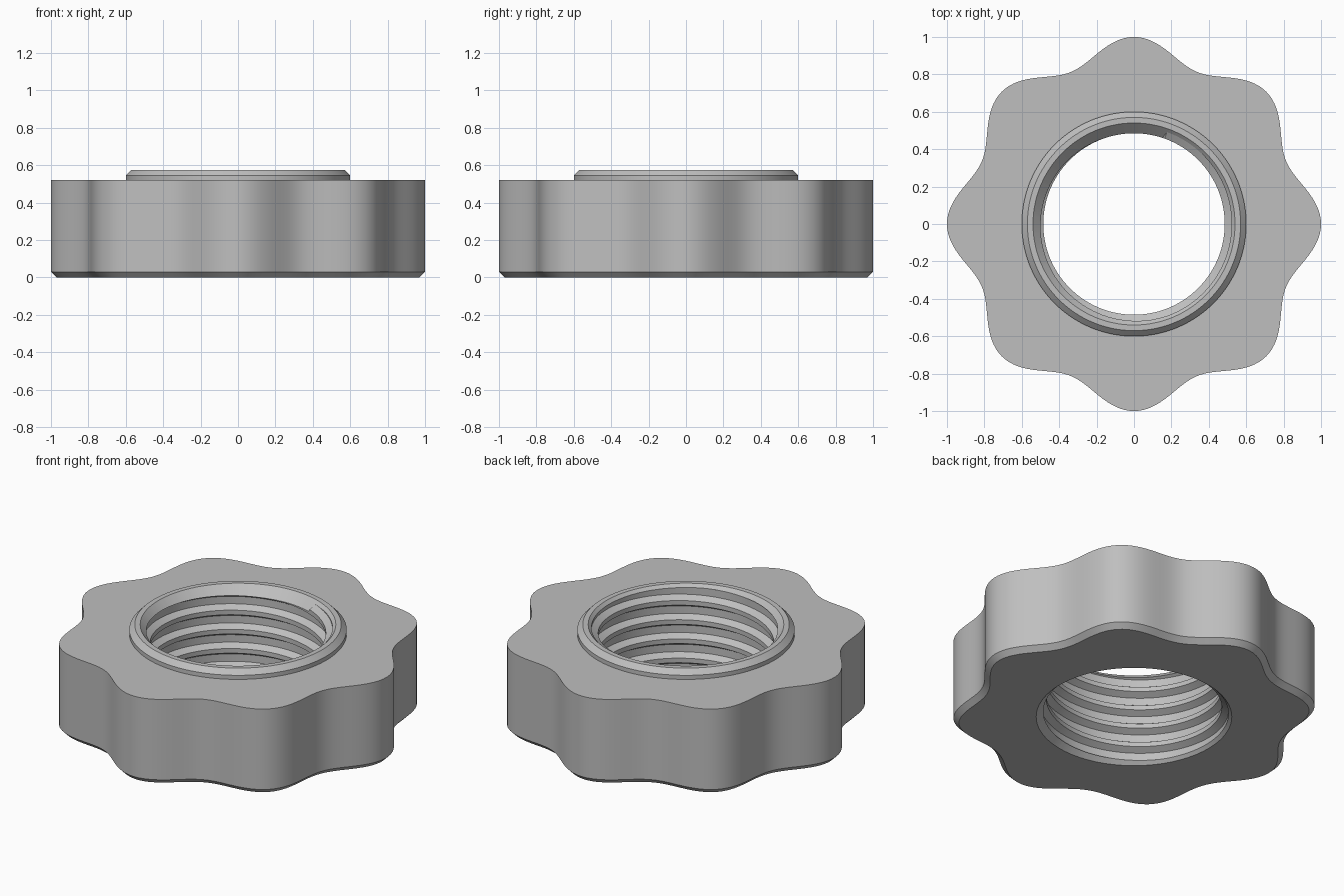
import bpy
import bmesh
from math import sin, cos, pi, floor

cube = bpy.data.objects.get("Cube")
if cube:
    bpy.data.objects.remove(cube, do_unlink=True)

STEPS = 256                               # columns around the axis
BODY_TOP, TOP, CHAMFER = 0.52, 0.575, 0.03
COLLAR, MOUTH = 0.60, 0.54                # collar radius, countersunk bore mouth
MINOR, MAJOR = 0.485, 0.522               # thread radii
PITCH, CREST, FLANK = 0.117, 0.028, 0.022
PHASE = 0.381                             # ridge centre height at angle zero


def lobed_point(a, inset=0.0):
    """Point on the eight-lobed outline, moved inwards along its normal."""
    r, dr = 0.94 + 0.06 * cos(8 * a), -0.48 * sin(8 * a)
    tx, ty = dr * cos(a) - r * sin(a), dr * sin(a) + r * cos(a)
    length = (tx * tx + ty * ty) ** 0.5
    return r * cos(a) - inset * ty / length, r * sin(a) + inset * tx / length


def thread_radius(z, centre):
    """Trapezoid thread: flat crest, sloping flanks, flat root."""
    u = (z - centre) / PITCH
    d = abs(u - floor(u + 0.5)) * PITCH
    t = min(max((d - CREST / 2) / FLANK, 0), 1)
    return MINOR + (MAJOR - MINOR) * t


def countersink_end(centre, from_top):
    """Height where the mouth cone first meets the thread."""
    depth = 0.0
    while True:
        z = TOP - depth if from_top else depth
        if MOUTH - depth <= thread_radius(z, centre):
            return z
        depth += 0.0005


def column(i):
    """Closed cross-section of the nut at one angle."""
    a = 2 * pi * i / STEPS
    centre = PHASE + PITCH * i / STEPS
    low, high = countersink_end(centre, False), countersink_end(centre, True)

    def ring(r, z):
        return r * cos(a), r * sin(a), z

    # threaded bore, from bottom to top
    points = [ring(MOUTH, 0)]
    for k in range(-6, 5):
        for offset in (-CREST / 2 - FLANK, -CREST / 2, CREST / 2, CREST / 2 + FLANK):
            z = min(max(centre + k * PITCH + offset, low), high)
            points.append(ring(thread_radius(z, centre), z))
    points.append(ring(MOUTH, TOP))
    # chamfered collar
    points += [ring(COLLAR - CHAMFER, TOP), ring(COLLAR, TOP - CHAMFER), ring(COLLAR, BODY_TOP)]
    # lobed body with chamfered lower edge
    points += [(*lobed_point(a), BODY_TOP), (*lobed_point(a), CHAMFER),
               (*lobed_point(a, CHAMFER), 0)]
    return points


# Sweep the cross-section around the axis and weld the seam
bm = bmesh.new()
columns = [[bm.verts.new(p) for p in column(i)] for i in range(STEPS + 1)]
for here, there in zip(columns, columns[1:]):
    for j in range(len(here)):
        bm.faces.new((here[j - 1], here[j], there[j], there[j - 1]))
bmesh.ops.remove_doubles(bm, verts=bm.verts, dist=0.00002)
bmesh.ops.recalc_face_normals(bm, faces=bm.faces)
mesh = bpy.data.meshes.new("lobed_nut")
bm.to_mesh(mesh)
bm.free()

# Plain grey finish
grey = bpy.data.materials.new("light_grey")
grey.use_nodes = True
colour = (0.52, 0.52, 0.52, 1)
grey.diffuse_color = colour
grey.node_tree.nodes["Principled BSDF"].inputs["Base Color"].default_value = colour
mesh.materials.append(grey)

nut = bpy.data.objects.new("lobed_nut", mesh)
bpy.context.collection.objects.link(nut)
bpy.ops.object.select_all(action="DESELECT")
nut.select_set(True)
bpy.context.view_layer.objects.active = nut
bpy.ops.object.shade_smooth_by_angle(angle=pi / 7)
